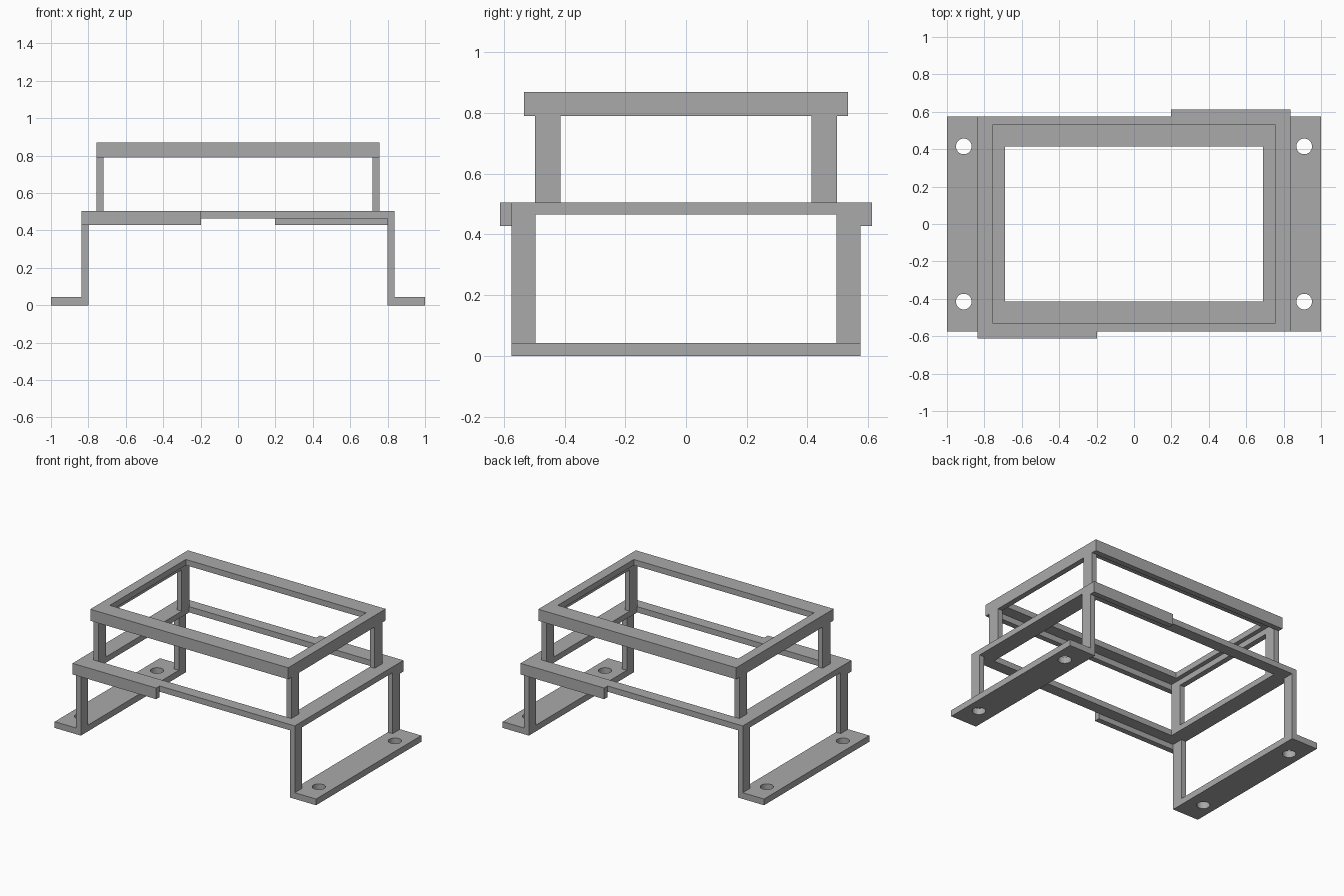
import bpy

old = bpy.data.objects.get("Cube")
if old:
    bpy.data.objects.remove(old, do_unlink=True)

steel = bpy.data.materials.new("grey_steel")
steel.use_nodes = True
GREY = (0.4, 0.4, 0.4, 1)
steel.diffuse_color = GREY
steel.node_tree.nodes["Principled BSDF"].inputs["Base Color"].default_value = GREY


def box(name, x, y, z):
    """Box spanning the (low, high) range given on each axis."""
    spans = (x, y, z)
    bpy.ops.mesh.primitive_cube_add(size=1, location=[sum(s) / 2 for s in spans])
    ob = bpy.context.object
    ob.name = name
    ob.scale = [abs(s[1] - s[0]) for s in spans]
    bpy.ops.object.transform_apply(location=False, rotation=False)
    ob.data.materials.append(steel)
    return ob


def cut(ob, cutter):
    """Subtract a hidden cutter and remove it afterwards."""
    cutter.hide_render = True
    mod = ob.modifiers.new("cut", "BOOLEAN")
    mod.operation = "DIFFERENCE"
    mod.solver = "EXACT"
    mod.object = cutter
    bpy.context.view_layer.objects.active = ob
    bpy.ops.object.modifier_apply(modifier="cut")
    bpy.data.objects.remove(cutter, do_unlink=True)


def sym(v):
    return (-v, v)


# Lower frame: flat plate ring
lower_frame = box("lower_frame", sym(0.837), sym(0.575), (0.465, 0.505))
cut(lower_frame, box("lower_opening", sym(0.72), sym(0.495), (0.4, 0.6)))

# Upper frame: angle section ring, flange on top with a lip around the outside
upper_frame = box("upper_frame", sym(0.757), sym(0.533), (0.79, 0.87))
cut(upper_frame, box("lip_recess", sym(0.72), sym(0.495), (0.7, 0.83)))
cut(upper_frame, box("upper_opening", sym(0.69), sym(0.415), (0.7, 0.95)))

for sx, side in ((1, "left"), (-1, "right")):
    # Mounting foot with two bolt holes
    foot = box(side + "_foot", (sx * 0.80, sx), sym(0.575), (0, 0.043))
    for sy in (1, -1):
        bpy.ops.mesh.primitive_cylinder_add(
            vertices=32, radius=0.042, depth=0.2, location=(sx * 0.91, sy * 0.415, 0))
        cut(foot, bpy.context.object)

    # Legs and upper posts
    for sy, end in ((1, "back"), (-1, "front")):
        box(f"{end}_{side}_leg", (sx * 0.80, sx * 0.837),
            (sy * 0.495, sy * 0.575), (0.043, 0.465))
        box(f"{end}_{side}_post", (sx * 0.72, sx * 0.757),
            (sy * 0.413, sy * 0.497), (0.505, 0.83))

    # Stop tab on diagonally opposite corners
    box(side + "_stop_tab", (sx * 0.197, sx * 0.837),
        (sx * 0.575, sx * 0.613), (0.428, 0.505))
